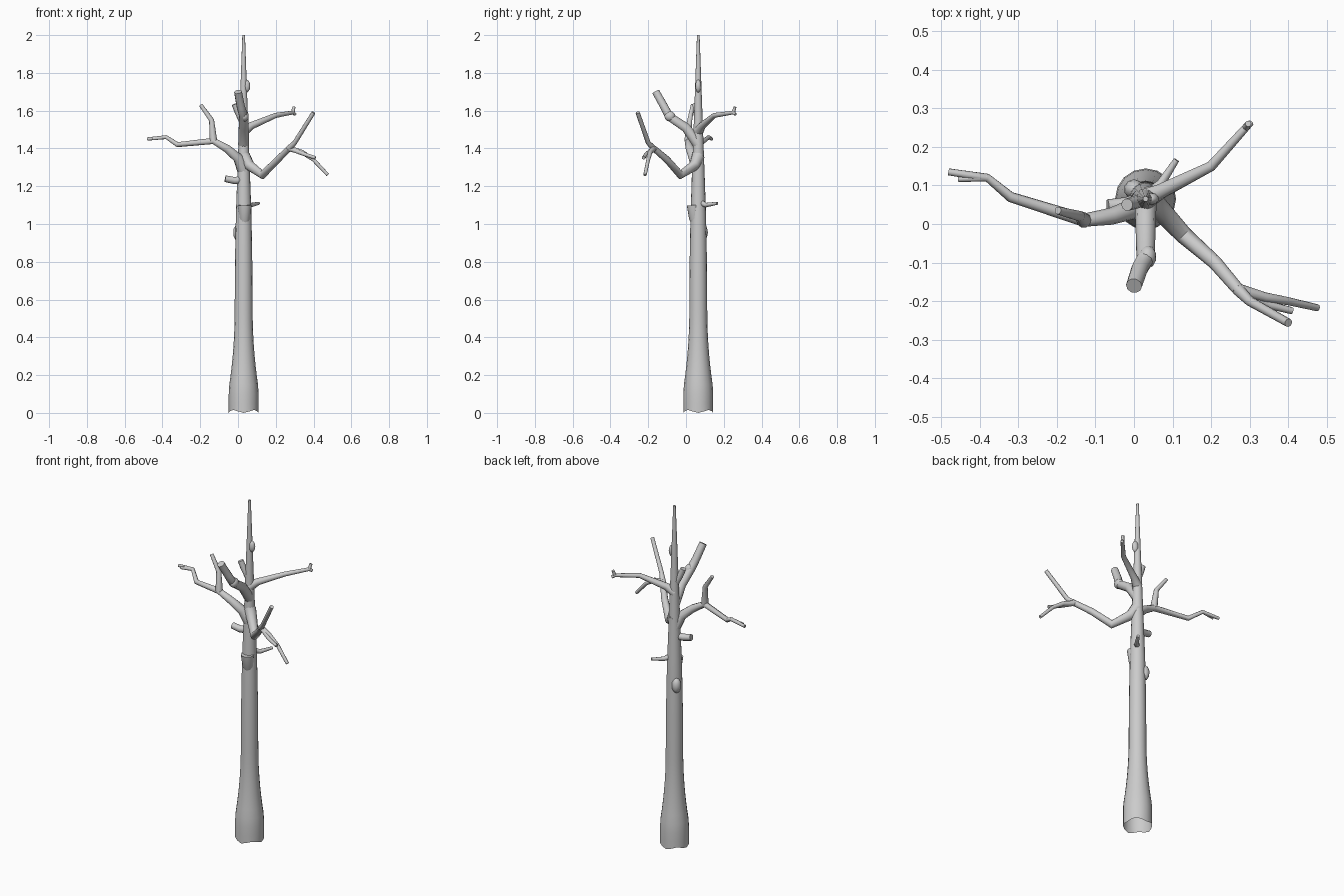
import bpy, bmesh, math
from mathutils import Vector

cube = bpy.data.objects.get("Cube")
if cube:
    bpy.data.objects.remove(cube)

bark = bpy.data.materials.new("grey_bark")
bark.use_nodes = True
grey = (.6, .6, .6, 1)
bark.diffuse_color = grey
bark.node_tree.nodes["Principled BSDF"].inputs["Base Color"].default_value = grey


def finish(name, bm):
    """Turn a bmesh into a smooth bark-coloured object."""
    mesh = bpy.data.meshes.new(name)
    bm.to_mesh(mesh)
    bm.free()
    mesh.materials.append(bark)
    obj = bpy.data.objects.new(name, mesh)
    bpy.context.collection.objects.link(obj)
    bpy.ops.object.select_all(action='DESELECT')
    obj.select_set(True)
    bpy.context.view_layer.objects.active = obj
    bpy.ops.object.shade_smooth_by_angle(angle=math.radians(50))


def sweep(path, radii, sides):
    """Sweep a round section along a path; return the bmesh and its rings."""
    bm = bmesh.new()
    rings = []
    side = Vector((1, 0, 0)) if abs((path[1] - path[0]).normalized().x) < .8 else Vector((0, 1, 0))
    for i, (centre, radius) in enumerate(zip(path, radii)):
        tangent = Vector()
        if i > 0:
            tangent += (centre - path[i - 1]).normalized()
        if i < len(path) - 1:
            tangent += (path[i + 1] - centre).normalized()
        tangent.normalize()
        side = (side - tangent * side.dot(tangent)).normalized()
        other = tangent.cross(side)
        ring = []
        for k in range(sides):
            angle = math.tau * k / sides
            offset = side * math.cos(angle) + other * math.sin(angle)
            ring.append(bm.verts.new(centre + radius * offset))
        rings.append(ring)
    for low, high in zip(rings, rings[1:]):
        for k in range(sides):
            n = (k + 1) % sides
            bm.faces.new((low[k], low[n], high[n], high[k]))
    bm.faces.new(rings[-1])
    return bm, rings


def limb(name, base_radius, tip_radius, *points):
    """Build a capped branch that thins out towards its tip."""
    path = [Vector(p) for p in points]
    last = len(path) - 1
    radii = [tip_radius + (base_radius - tip_radius) * (1 - i / last) ** 1.5
             for i in range(len(path))]
    bm, rings = sweep(path, radii, sides=10)
    bm.faces.new(rings[0][::-1])
    finish(name, bm)


def knot(name, centre, size):
    """Build a rounded lump on the bark."""
    bm = bmesh.new()
    bmesh.ops.create_icosphere(bm, subdivisions=2, radius=1)
    bmesh.ops.scale(bm, vec=size, verts=bm.verts)
    bmesh.ops.translate(bm, vec=centre, verts=bm.verts)
    finish(name, bm)


def core(height):
    """Return the centre of the trunk at a height."""
    return Vector((.03, .065, height))


def trunk_radius(height):
    """Combine the flared foot, the tapering bole and the thin spire."""
    bole = .048 - .006 * height ** 4
    spire = .007 + .036 * (2 - height)
    rise = min(max((height - .13) / .4, 0), 1)
    return max(bole, spire if height > 1 else 0) + .031 * (1 - rise) ** 2


# Trunk: hollow foot with a scalloped rim, tapering to a broken spire
levels = [i / 20 for i in range(41)]
trunk, trunk_rings = sweep([core(z) for z in levels], [trunk_radius(z) for z in levels], sides=16)
for vert in trunk_rings[0]:
    around = math.atan2(vert.co.y - core(0).y, vert.co.x - core(0).x)
    vert.co.z += .008 * (1 - math.cos(4 * around))
finish("trunk", trunk)

# Flat-topped cut stump and knots on the bark
limb("front_stump", .018, .037, (.03, .06, .98), (.035, .045, 1.03), (.035, .04, 1.1))
knot("back_knot", centre=(0, .09, .955), size=(.026, .026, .045))
knot("upper_knot", centre=(.045, .065, 1.73), size=(.02, .016, .035))

# Forked limb reaching left and forward
left_fork = (.27, -.17, 1.4)
limb("left_limb", .035, .016, core(1.36), (.06, .045, 1.31), (.13, -.03, 1.26),
     (.21, -.1, 1.34), left_fork)
limb("left_limb_upper_fork", .016, .011, left_fork, (.3, -.2, 1.43), (.4, -.256, 1.59))
limb("left_limb_lower_fork", .016, .009, left_fork, (.34, -.19, 1.38), (.4, -.2, 1.34),
     (.475, -.217, 1.26))
limb("left_limb_twig", .013, .009, left_fork, (.35, -.21, 1.37), (.41, -.225, 1.35))

# Forked limb reaching right
right_fork = (-.13, .01, 1.44)
right_bend = (-.38, .12, 1.46)
limb("right_limb", .033, .009, core(1.28), (0, .04, 1.35), (-.06, .02, 1.4), right_fork,
     (-.32, .07, 1.42), right_bend, (-.48, .135, 1.45))
limb("right_limb_upper_fork", .02, .01, right_fork, (-.14, .02, 1.55), (-.197, .035, 1.63))
limb("right_limb_twig", .01, .007, right_bend, (-.455, .116, 1.45))

# Limb reaching back and left, with a split tip
back_tip = (.29, .25, 1.59)
limb("back_limb", .028, .01, core(1.49), (.07, .085, 1.52), (.2, .15, 1.575), back_tip)
limb("back_limb_tip_upper", .01, .008, back_tip, (.296, .26, 1.62))
limb("back_limb_tip_lower", .01, .008, back_tip, (.303, .262, 1.58))

# Thick broken limb rising over the front
limb("front_limb", .029, .021, core(1.42), (.03, 0, 1.51), (.03, -.09, 1.57),
     (.015, -.115, 1.62), (0, -.16, 1.7))
knot("front_limb_knot", centre=(.035, -.085, 1.57), size=(.023, .03, .028))

# Short stubs and the small back twig
limb("upper_stub", .018, .016, core(1.53), (0, .055, 1.59), (-.018, .05, 1.635))
limb("right_stub", .022, .018, core(1.235), (-.02, .05, 1.23), (-.068, .046, 1.24))
limb("back_twig", .02, .008, core(1.12), (.07, .105, 1.1), (.11, .166, 1.11))
